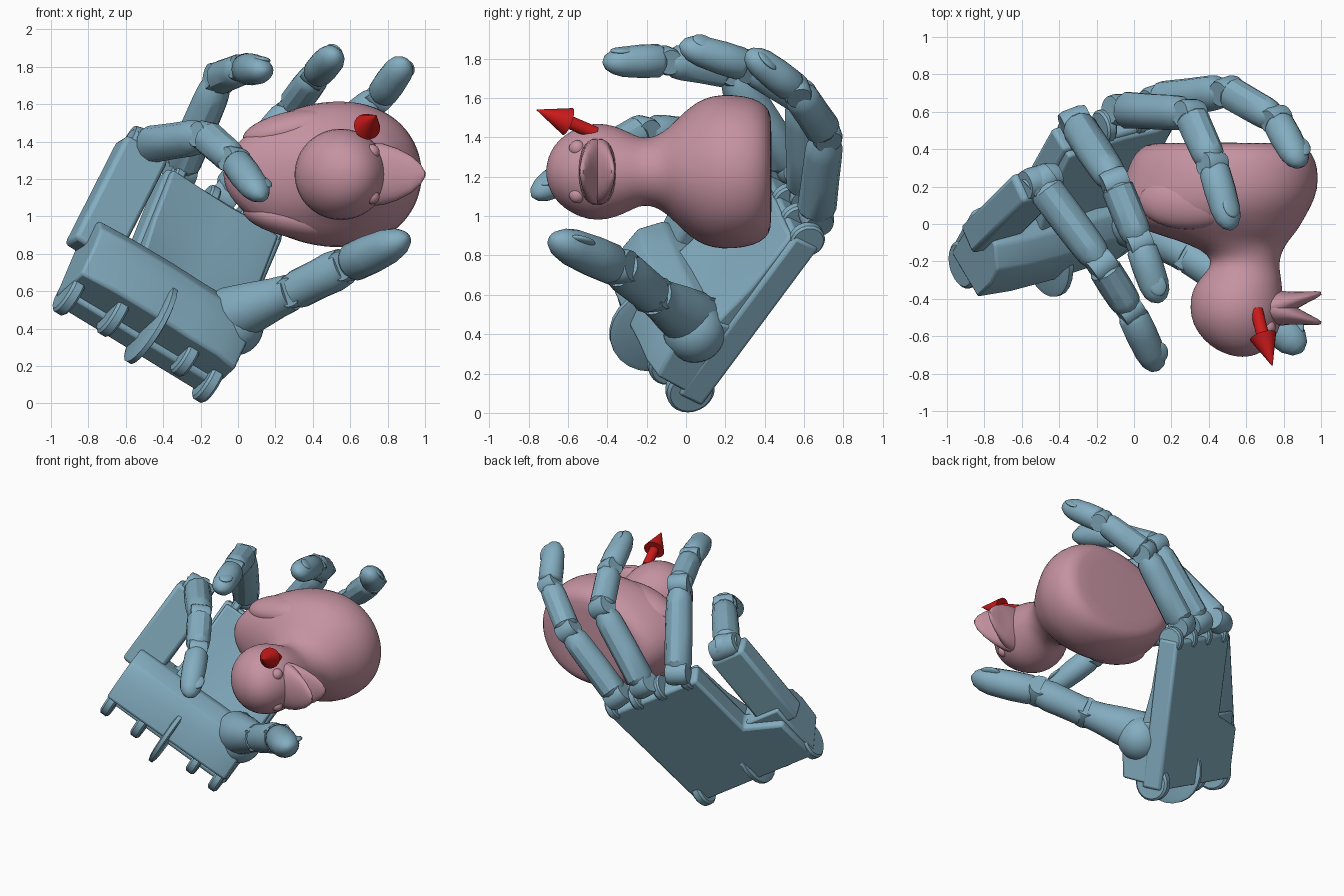
import bpy, bmesh, math
from mathutils import Vector as V, Matrix

if "Cube" in bpy.data.objects:
    bpy.data.objects.remove(bpy.data.objects["Cube"])


def material(name, rgb):
    m = bpy.data.materials.new(name)
    m.diffuse_color = (*rgb, 1)
    m.use_nodes = True
    m.node_tree.nodes["Principled BSDF"].inputs["Base Color"].default_value = m.diffuse_color
    return m


BLUE = material("blue", (0.23, 0.42, 0.53))
PINK = material("pink", (0.56, 0.29, 0.36))
RED = material("red", (0.6, 0.01, 0.01))


def finish(name, bm, mat, bevel=0, angle=35):
    bmesh.ops.recalc_face_normals(bm, faces=bm.faces)
    me = bpy.data.meshes.new(name)
    bm.to_mesh(me)
    bm.free()
    ob = bpy.data.objects.new(name, me)
    bpy.context.collection.objects.link(ob)
    me.materials.append(mat)
    if bevel:
        b = ob.modifiers.new("bevel", 'BEVEL')
        b.width, b.segments = bevel, 2
    bpy.ops.object.select_all(action='DESELECT')
    bpy.context.view_layer.objects.active = ob
    ob.select_set(True)
    bpy.ops.object.shade_smooth_by_angle(angle=math.radians(angle))
    return ob


def frame(x, y, z, o=(0, 0, 0)):
    return Matrix.Translation(o) @ Matrix((x, y, z)).transposed().to_4x4()


def axes(a, b, side):
    z = (V(b) - V(a)).normalized()
    x = (V(side) - z * z.dot(V(side))).normalized()
    return x, z.cross(x), z


def skin(bm, rings):
    vs = [[bm.verts.new(p) for p in r] for r in rings]
    n = len(vs[0])
    for r, s in zip(vs, vs[1:]):
        for i in range(n):
            bm.faces.new((r[i], r[(i + 1) % n], s[(i + 1) % n], s[i]))
    bm.faces.new(vs[0])
    bm.faces.new(vs[-1])


def tube(name, a, b, stations, side, mat=BLUE, n=16, angle=35):
    """Tapered tube; stations are (fraction of length, width radius, depth radius)."""
    x, y, z = axes(a, b, side)
    bm = bmesh.new()
    a, b = V(a), V(b)
    skin(bm, [[a.lerp(b, t) + x * rx * math.cos(k) + y * ry * math.sin(k)
               for k in (2 * math.pi * (i + .5) / n for i in range(n))] for t, rx, ry in stations])
    return finish(name, bm, mat, angle=angle)


def disc(name, c, axis, r, t, mat=BLUE):
    c, h = V(c), V(axis).normalized() * t / 2
    return tube(name, c - h, c + h, [(0, r * .88, r * .88), (.2, r, r), (.8, r, r), (1, r * .88, r * .88)],
                V(axis).orthogonal(), mat, 24)


def blob(name, c, radii, mat, rot=None):
    bm = bmesh.new()
    bmesh.ops.create_uvsphere(bm, u_segments=28, v_segments=16, radius=1)
    m = Matrix.Translation(c) @ (rot or Matrix()).to_4x4() @ Matrix.Diagonal((*radii, 1))
    bmesh.ops.transform(bm, matrix=m, verts=bm.verts)
    return finish(name, bm, mat, angle=80)


# Palm frame: u across the hand, v toward the fingers, w out of the palm
O = V((-.2, -.02, .09))
u = V((.836, .223, -.5)).normalized()
v = V((.30, .56, .78))
v = (v - u * u.dot(v)).normalized()
w = u.cross(v)


def P(a, b, c):
    return O + u * a + v * b + w * c


def slab(name, outline, w0, w1, bevel=.02):
    """Prism on a (u, v) outline between two heights."""
    bm = bmesh.new()
    skin(bm, [[P(a, b, h) for a, b in outline] for h in (w0, w1)])
    return finish(name, bm, BLUE, bevel)


def sweep(name, prof, sections, bevel=.015):
    """Solid swept across the hand: a (v, w) profile placed at each (u, height scale)."""
    bm = bmesh.new()
    skin(bm, [[P(a, b, c * k) for b, c in prof] for a, k in sections])
    return finish(name, bm, BLUE, bevel, 50)


# Palm plate, hollow palm surface and sloping heel
slab("palm_plate", [(.08, .02), (.1, 1.08), (-.64, 1.08), (-.64, .5), (-.9, .4), (-.9, .03)], -.09, .06)
sweep("palm_surface", [(.3, -.05), (.3, .19), (.5, .15), (.7, .11), (1.06, .09), (1.06, -.05)],
      [(-.62, 1.1), (-.45, .95), (-.25, .85), (-.05, .95), (.07, .8)])
sweep("palm_heel", [(.05, -.06), (.06, .27), (.24, .31), (.36, .3), (.46, .2), (.5, -.04)],
      [(-.92, .93), (-.72, 1), (-.45, 1), (-.25, .95), (-.05, .95), (.08, .8)])
blob("thumb_mound", P(.0, .34, .16), (.16, .16, .16), BLUE)

# Wrist hinge tabs
for i, (a, c, r) in enumerate([(.03, 0, .125), (-.16, .08, .11), (-.62, .08, .13), (-.88, .04, .13)]):
    disc(f"wrist_tab_{i}", P(a, .06, c), u, r, .07)
disc("wrist_wheel", P(-.42, .1, .12), u, .24, .045)

# Outer metacarpal beside the palm
A, B = V((-.80, -.07, .78)), V((-.50, .23, 1.37))
x, y, z = axes(A, B, u)
bm = bmesh.new()
bmesh.ops.create_cube(bm, size=1)
bmesh.ops.transform(bm, verts=bm.verts, matrix=frame(x, y, z, (A + B) / 2) @ Matrix.Diagonal((.27, .17, .68, 1)))
finish("outer_metacarpal", bm, BLUE, .025)

# Fingers: base, two joints, tip
fingers = {
    "index": [(.12, .66, 1.0), (.5, .71, 1.42), (.76, .56, 1.64), (.895, .31, 1.83)],
    "middle": [(-.07, .61, 1.11), (.3, .59, 1.6), (.42, .32, 1.76), (.52, -.03, 1.87)],
    "ring": [(-.31, .54, 1.24), (-.1, .22, 1.74), (.03, -.1, 1.79), (.14, -.42, 1.78)],
    "little": [(-.5, .22, 1.38), (-.17, -.22, 1.43), (-.02, -.46, 1.30), (.13, -.78, 1.1)],
    "thumb": [(-.07, .05, .46), (.3, -.17, .6), (.58, -.34, .74), (.9, -.68, .885)],
}
for name, pts in fingers.items():
    thumb = name == "thumb"
    p = [V(q) for q in pts]
    d = [(b - a).normalized() for a, b in zip(p, p[1:])]
    hinge = (d[1] - d[0]).cross(d[1]).normalized()
    rad = [.155, .105, .105] if thumb else [.1, .092, .085]
    for i in range(2):
        r0, r1 = rad[i], rad[i + 1]
        e = .95 if thumb else .72  # thumb segments meet almost without a gap
        tube(f"{name}_segment_{i}", p[i], p[i + 1],
             [(.03, r0 * e, r0 * e), (.1, r0 * .95, r0), (.45, r0 * .5 + r1 * .5, r0 * .55 + r1 * .45),
              (.75, r1, r1 * 1.05), (.86, r1 * .95, r1), (.96, r1 * e, r1 * e)], hinge,
             n=20 if thumb else 12, angle=60 if thumb else 30)
    for i in range(3):
        disc(f"{name}_joint_{i}", p[i], hinge, rad[i] * .84, rad[i] * 1.5)
    # Rounded fingertip with nail
    r = rad[2]
    tube(f"{name}_tip", p[2], p[3],
         [(.06, r * .8, r * .85), (.12, r * .97, r), (.4, r, r), (.7, r * .95, r * .9), (.85, r * .82, r * .72),
          (.95, r * .54, r * .46), (1, r * .15, r * .12)], hinge, angle=60)
    back = (d[1] - d[2] * d[1].dot(d[2])).normalized()
    blob(f"{name}_nail", p[2].lerp(p[3], .72) + back * r * .7, (r * .55, r * .2, r * .7), BLUE,
         frame(hinge, d[2].cross(hinge), d[2]))
# Knuckle forks and finger mounts
for a in (.06, -.14, -.34, -.56):
    disc("knuckle_fork", P(a, 1.08, -.02), u, .09, .06)
disc("outer_knuckle", B, u, .085, .2)

# Toy bird lofted from its flat bottom (+y) up to the crown (-y): y, centre x, radius x, radius z
prof = [(.435, .48, .36, .26), (.425, .48, .42, .31), (.38, .48, .475, .355), (.3, .475, .51, .382),
        (.18, .46, .525, .39), (.09, .43, .515, .37), (.02, .42, .485, .325), (-.04, .47, .40, .27),
        (-.09, .535, .29, .222), (-.14, .58, .215, .187), (-.19, .597, .182, .17), (-.24, .59, .187, .175),
        (-.29, .57, .217, .2), (-.36, .55, .243, .233), (-.45, .55, .252, .25), (-.54, .55, .236, .232),
        (-.62, .56, .188, .185), (-.67, .57, .135, .135), (-.7, .58, .075, .075), (-.71, .58, .02, .02)]
bm = bmesh.new()
N = 48
skin(bm, [[V((cx + rx * math.cos(k), yy, 1.225 + rz * math.sin(k) * (1 + .16 * math.cos(k) * (rx > .3))))
           for k in (2 * math.pi * i / N for i in range(N))] for yy, cx, rx, rz in prof])
body = finish("bird_body", bm, PINK, angle=60)
sub = body.modifiers.new("smooth", 'SUBSURF')
sub.levels = sub.render_levels = 1

# Open beak tapering to two lips: (fraction, half width in z, half thickness in y)
lip = [(0, .17, .09), (.25, .165, .08), (.5, .14, .05), (.75, .10, .03), (.92, .055, .018), (1, .015, .008)]
tube("upper_beak", (.7, -.45, 1.225), (1, -.53, 1.225), lip, (0, 0, 1), PINK, 24, 60)
tube("lower_beak", (.7, -.45, 1.225), (1, -.37, 1.225), lip, (0, 0, 1), PINK, 24, 60)
# Wings and eyes
for side in (-1, 1):
    blob("eye", (.715, -.552, 1.225 + side * .118), (.042, .042, .042), PINK)
    blob("wing", (.3, .12, 1.225 + side * .24), (.28, .15, .1), PINK, Matrix.Rotation(side * -.2, 3, 'Y'))

# Direction arrow
a, b, c = (.655, -.46, 1.42), (.69, -.6, 1.48), (.74, -.76, 1.54)
tube("arrow_shaft", a, b, [(0, .034, .034), (1, .034, .034)], (0, 0, 1), RED, 20)
tube("arrow_head", b, c, [(0, .073, .073), (1, .001, .001)], (0, 0, 1), RED, 20)
